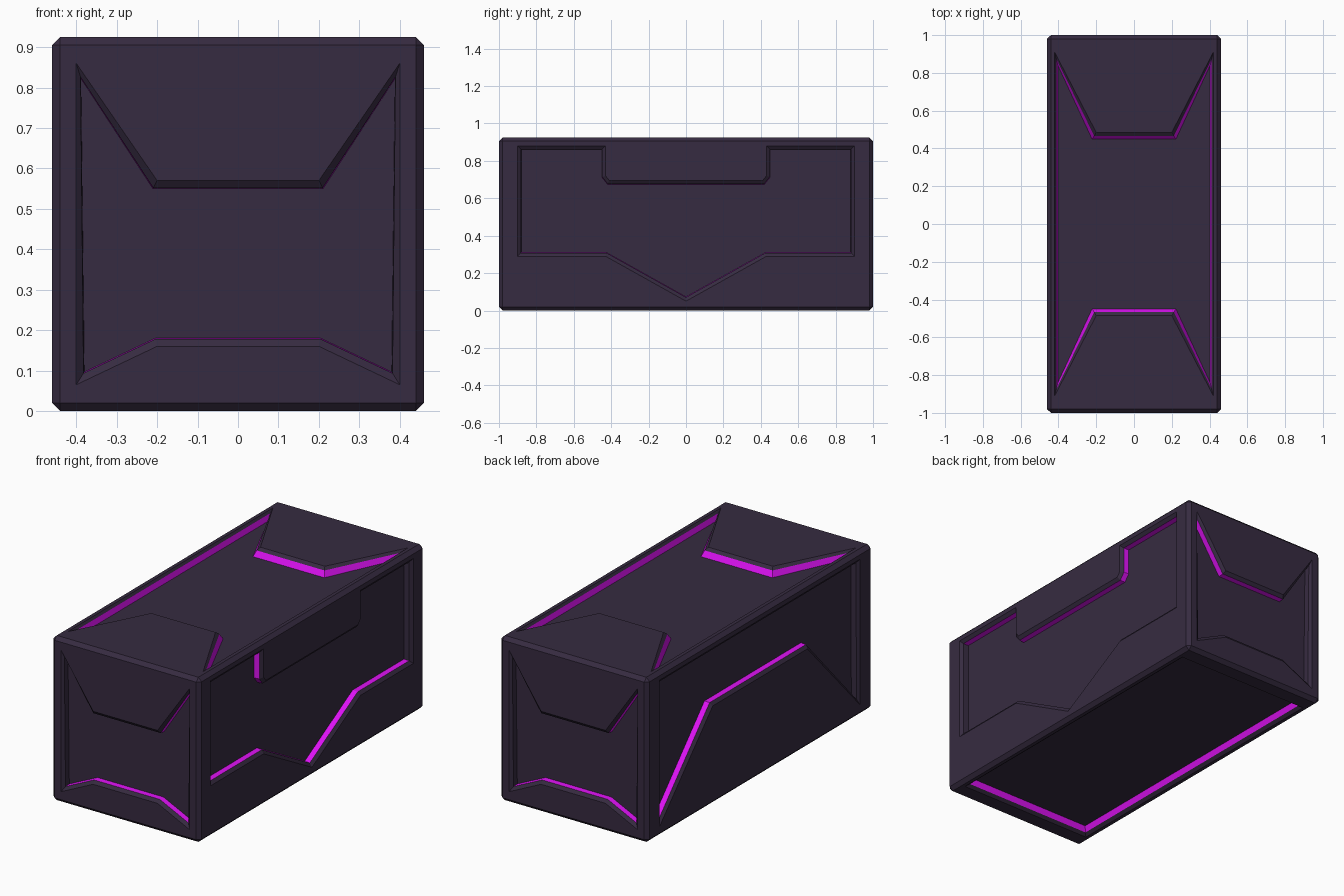
import bpy, bmesh
from mathutils import Vector

if "Cube" in bpy.data.objects:
    bpy.data.objects.remove(bpy.data.objects["Cube"])

W, L, H = 0.46, 1.0, 0.925   # half width, half length, height
DEPTH = 0.045                # recess depth of every panel


def material(name, color):
    m = bpy.data.materials.new(name)
    m.diffuse_color = (*color, 1)
    m.use_nodes = True
    m.node_tree.nodes["Principled BSDF"].inputs["Base Color"].default_value = m.diffuse_color
    return m


def mirrored(half):
    """Counter-clockwise outline from its right half, listed bottom to top."""
    return half + [(-u, v) for u, v in reversed(half) if u > 0]


def inset(pts, d):
    """Move an outline inwards, with limited mitres at sharp tips."""
    out = []
    for i, p in enumerate(pts):
        p0, p1, p2 = Vector(pts[i - 1]), Vector(p), Vector(pts[(i + 1) % len(pts)])
        a, b = (p1 - p0).normalized(), (p2 - p1).normalized()
        n1, n2 = Vector((-a.y, a.x)), Vector((-b.y, b.x))
        move = (n1 + n2) / (1 + n1.dot(n2))
        if move.length > 2:
            move = move.normalized() * 2
        out.append(tuple(p1 + move * d))
    return out


# Panel outlines in (across, up) coordinates
end = mirrored([(.2, .16), (.4, .065), (.4, .86), (.2, .57)])
right = mirrored([(0, .05), (.43, .29), (.9, .29), (.9, .88), (.43, .88),
                  (.43, .72), (.41, .695)])
left = mirrored([(.42, .555), (.89, .06), (.89, .88)])
top = mirrored([(.2, -.485), (.42, -.91), (.42, .91), (.2, .485)])
bottom = mirrored([(.42, -.9), (.42, .9)])

X, Y, Z = Vector((1, 0, 0)), Vector((0, 1, 0)), Vector((0, 0, 1))
# normal, across, up, origin, outline, wall slope, dark upright ends
panels = [
    (-Y, X, Z, -Y * L, end, .002, True),
    (Y, X, Z, Y * L, end, .002, True),
    (X, Y, Z, X * W, right, .002, True),
    (-X, Y, Z, -X * W, left, .002, True),
    (Z, X, Y, Z * H, top, .018, False),
    (-Z, X, Y, Vector(), bottom, .012, False),
]

# Chamfered crate block
bm = bmesh.new()
bmesh.ops.create_cube(bm, size=1)
for v in bm.verts:
    v.co = Vector((v.co.x * 2 * W, v.co.y * 2 * L, (v.co.z + .5) * H))
bmesh.ops.bevel(bm, geom=bm.edges[:], offset=.02, segments=1, affect='EDGES')
bm.normal_update()

# Each flat side becomes a frame, a chamfer, a glowing wall and a recessed floor
for normal, across, up, origin, outline, slope, dark_ends in panels:
    side = max(bm.faces, key=lambda f: f.normal.dot(normal) * 10 + f.calc_area())
    border = list(side.edges)
    bmesh.ops.delete(bm, geom=[side], context='FACES_ONLY')
    rings = []
    for d, deep in ((0, 0), (.018, .014), (.018 + slope, DEPTH)):
        rings.append([bm.verts.new(origin + across * u + up * v - normal * deep)
                      for u, v in inset(outline, d)])
    n = len(outline)
    rim = [bm.edges.new((rings[0][i], rings[0][(i + 1) % n])) for i in range(n)]
    bmesh.ops.triangle_fill(bm, use_beauty=True, edges=border + rim, normal=normal)
    reach = max(u for u, v in outline)
    for k in range(2):
        for i in range(n):
            j = (i + 1) % n
            f = bm.faces.new((rings[k][i], rings[k][j], rings[k + 1][j], rings[k + 1][i]))
            upright = abs(outline[i][0]) == reach and outline[i][0] == outline[j][0]
            f.material_index = int(k == 1 and not (dark_ends and upright))
    bm.faces.new(rings[2])
    bm.normal_update()

bmesh.ops.recalc_face_normals(bm, faces=bm.faces[:])
mesh = bpy.data.meshes.new("crate_body")
bm.to_mesh(mesh)
bm.free()
mesh.materials.append(material("dark_shell", (.037, .024, .052)))
mesh.materials.append(material("magenta_glow", (.72, .006, .9)))
crate = bpy.data.objects.new("crate_body", mesh)
bpy.context.collection.objects.link(crate)
